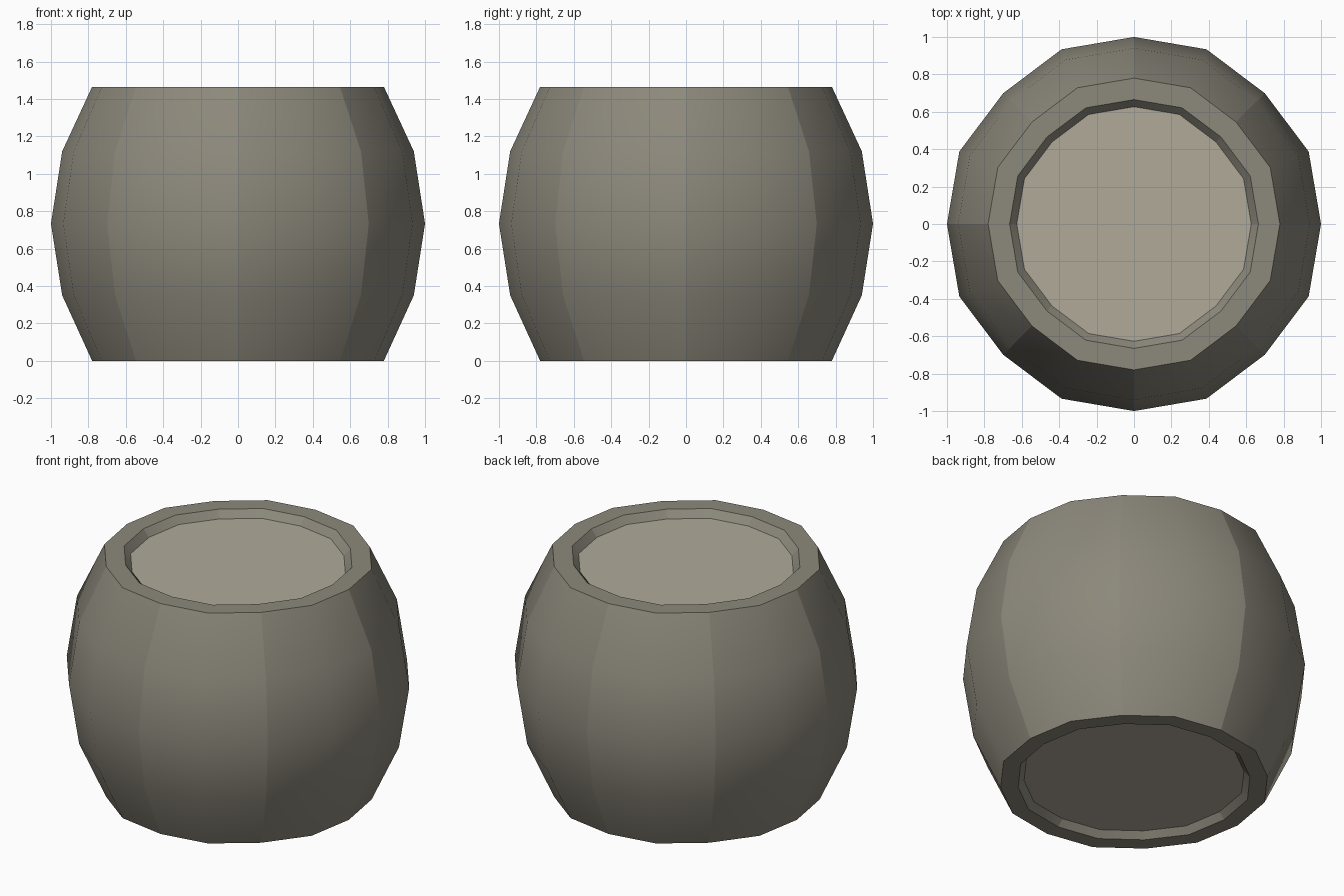
import bpy, bmesh, math

if "Cube" in bpy.data.objects:
    bpy.data.objects.remove(bpy.data.objects["Cube"])

SIDES = 16
# Radius and height from the bottom recess, around the bulge, to the top recess
PROFILE = [(0.643, 0.04), (0.678, 0), (0.78, 0), (0.94, 0.35), (1.0, 0.733),
           (0.94, 1.12), (0.78, 1.465), (0.665, 1.465), (0.627, 1.42)]
RIM_RINGS = (0, 1, 2, 6, 7, 8)
# Slightly squared cross-section, repeated every quarter turn
FACTOR = [1.0, 1.011, 0.989, 1.011]


def material(name, color):
    mat = bpy.data.materials.new(name)
    mat.diffuse_color = (*color, 1)
    mat.use_nodes = True
    mat.node_tree.nodes["Principled BSDF"].inputs["Base Color"].default_value = mat.diffuse_color
    return mat


def ring(bm, radius, z):
    verts = []
    for i in range(SIDES):
        a = 2 * math.pi * i / SIDES
        r = radius * FACTOR[i % 4]
        verts.append(bm.verts.new((r * math.cos(a), r * math.sin(a), z)))
    return verts


# Barrel body with recessed lids
bm = bmesh.new()
rings = [ring(bm, r, z) for r, z in PROFILE]
for low, high in zip(rings, rings[1:]):
    for i in range(SIDES):
        j = (i + 1) % SIDES
        bm.faces.new((low[i], low[j], high[j], high[i]))
for lid in (rings[0][::-1], rings[-1]):
    bm.faces.new(lid).material_index = 1
bmesh.ops.recalc_face_normals(bm, faces=bm.faces)

# Smooth shading within each two-face stave, sharp stave seams and rims
for face in bm.faces:
    face.smooth = True
for low, high in zip(rings, rings[1:]):
    for i in range(0, SIDES, 2):
        bm.edges.get((low[i], high[i])).smooth = False
for k in RIM_RINGS:
    for i in range(SIDES):
        bm.edges.get((rings[k][i], rings[k][(i + 1) % SIDES])).smooth = False

mesh = bpy.data.meshes.new("barrel")
bm.to_mesh(mesh)
bm.free()
mesh.materials.append(material("stave_wood", (0.265, 0.248, 0.2)))
mesh.materials.append(material("lid_wood", (0.44, 0.40, 0.324)))
barrel = bpy.data.objects.new("barrel", mesh)
bpy.context.collection.objects.link(barrel)
